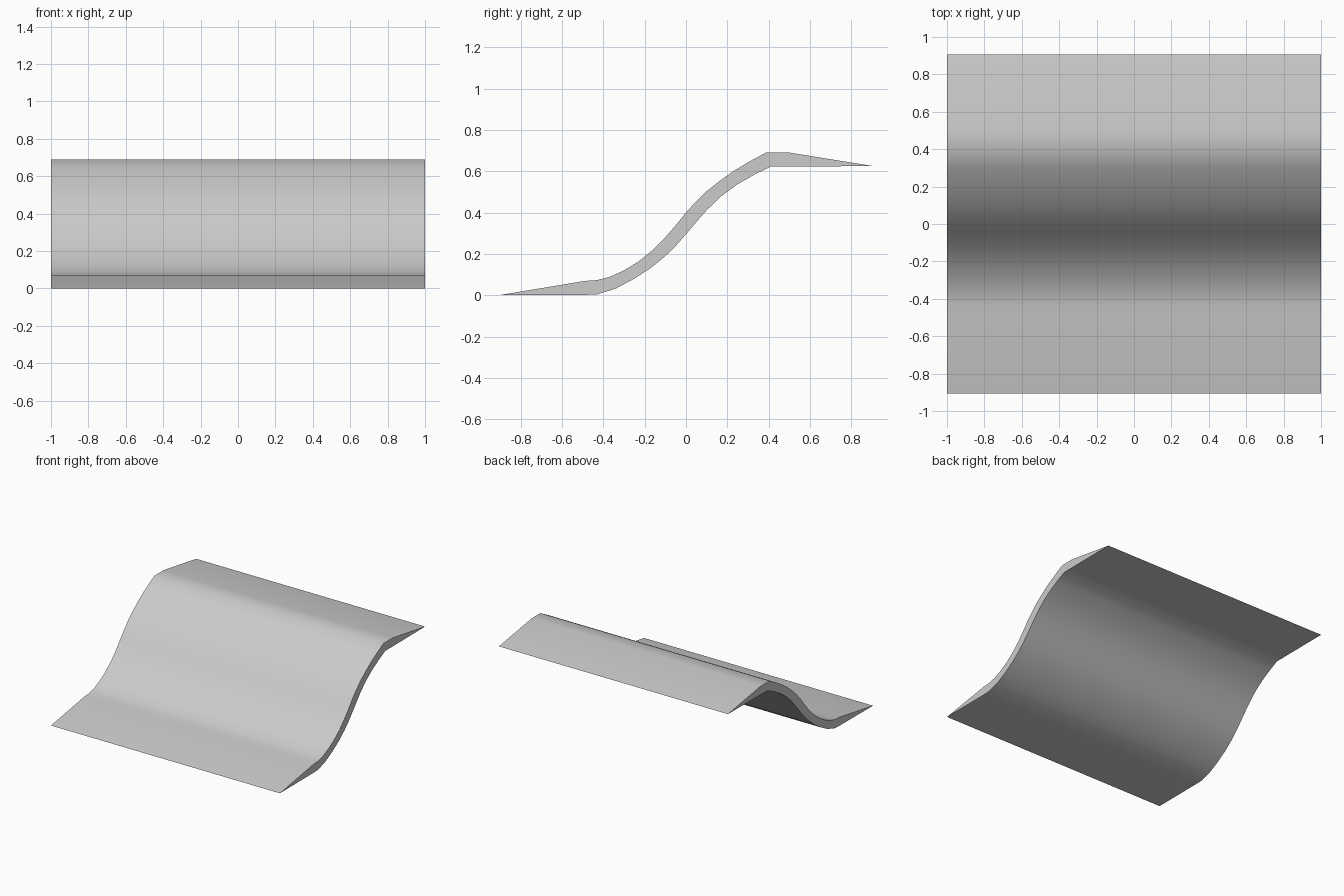
import bpy, bmesh, math

if "Cube" in bpy.data.objects:
    bpy.data.objects.remove(bpy.data.objects["Cube"])

# Side profile (y, z): top surface from front lip to rear lip
TOP = [(-0.905, 0.0), (-0.49, 0.069), (-0.43, 0.073), (-0.37, 0.088), (-0.30, 0.12),
       (-0.23, 0.163), (-0.16, 0.219), (-0.10, 0.28), (-0.05, 0.338), (0.0, 0.40),
       (0.05, 0.455), (0.10, 0.503), (0.16, 0.551), (0.23, 0.601), (0.30, 0.643),
       (0.387, 0.69), (0.50, 0.69), (0.905, 0.625)]
# Underside from rear lip back to front lip
UNDER = [(0.47, 0.622), (0.41, 0.622), (0.33, 0.583), (0.25, 0.537), (0.17, 0.479),
         (0.10, 0.411), (0.05, 0.354), (0.0, 0.295), (-0.05, 0.238), (-0.10, 0.189),
         (-0.17, 0.132), (-0.25, 0.08), (-0.34, 0.032), (-0.43, 0.004), (-0.48, 0.002)]


def extrude_profile(name, profile, width):
    bm = bmesh.new()
    face = bm.faces.new([bm.verts.new((-width / 2, y, z)) for y, z in profile])
    res = bmesh.ops.extrude_face_region(bm, geom=[face], use_keep_orig=True)
    moved = [v for v in res["geom"] if isinstance(v, bmesh.types.BMVert)]
    bmesh.ops.translate(bm, verts=moved, vec=(width, 0, 0))
    bmesh.ops.recalc_face_normals(bm, faces=bm.faces)
    mesh = bpy.data.meshes.new(name)
    bm.to_mesh(mesh)
    bm.free()
    obj = bpy.data.objects.new(name, mesh)
    bpy.context.collection.objects.link(obj)
    return obj


# Curved ramp panel with tapered lips
panel = extrude_profile("curved_ramp_panel", TOP + UNDER, 2.0)
bpy.context.view_layer.objects.active = panel
panel.select_set(True)
bpy.ops.object.shade_smooth_by_angle(angle=math.radians(30))
